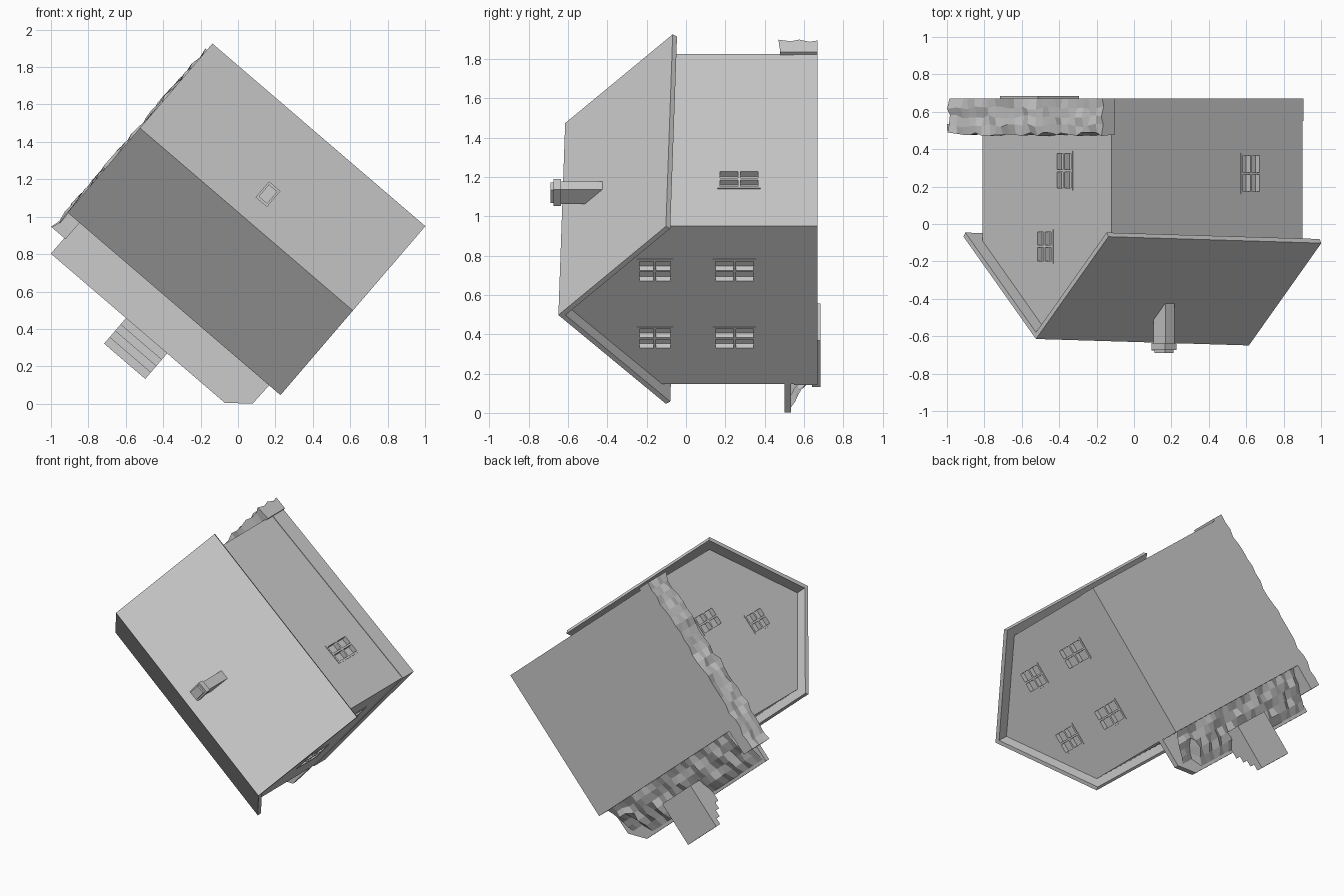
import bpy, bmesh, random
from mathutils import Matrix, Vector

if "Cube" in bpy.data.objects:
    bpy.data.objects.remove(bpy.data.objects["Cube"])

random.seed(4)
# House frame: u along the ridge, v across, w up; the whole house lies on its back, turned 40 degrees
U, V, W = Vector((.759, 0, -.651)), Vector((.651, 0, .759)), Vector((0, -1, 0))
PLACE = Matrix.Translation((.045, 0, .986)) @ Matrix((U, V, W)).transposed().to_4x4()
TILT = .023


def finish(name, bm):
    bmesh.ops.recalc_face_normals(bm, faces=bm.faces)
    me = bpy.data.meshes.new(name)
    bm.to_mesh(me)
    bm.free()
    ob = bpy.data.objects.new(name, me)
    bpy.context.collection.objects.link(ob)
    ob.matrix_world = PLACE
    return ob


def add_box(bm, u, v, w):
    size = Matrix.Diagonal((u[1] - u[0], v[1] - v[0], w[1] - w[0], 1))
    mid = Matrix.Translation((sum(u) / 2, sum(v) / 2, sum(w) / 2))
    return bmesh.ops.create_cube(bm, size=1, matrix=mid @ size)['verts']


def boxes(name, items):
    bm = bmesh.new()
    for it in items:
        add_box(bm, *it)
    return finish(name, bm)


def prism(name, pts, axis, a, b, tilt_above=None):
    """Extrude a profile along u (axis 0) or w (axis 2)."""
    bm = bmesh.new()
    make = (lambda p, t: (t, p[0], p[1])) if axis == 0 else (lambda p, t: (p[0], p[1], t))
    f = bm.faces.new([bm.verts.new(make(p, a)) for p in pts])
    ext = bmesh.ops.extrude_face_region(bm, geom=[f])['geom']
    for x in ext:
        if isinstance(x, bmesh.types.BMVert):
            x.co[axis] = b
    if tilt_above is not None:
        for x in bm.verts:
            if x.co.z > tilt_above:
                x.co.z += TILT * x.co.x
    return finish(name, bm)


# Walls with gables, and a thin plinth
walls = prism("walls", [(-.53, -.67), (.53, -.67), (.53, .105), (0, .595), (-.53, .105)],
              0, -.672, .672, 0)
boxes("plinth", [((-.676, .676), (-.534, .534), (-.67, -.55))])

# Roof: one bent slab
prism("roof", [(-.595, .085), (0, .632), (.595, .085), (.58, .063), (0, .596), (-.58, .063)],
      0, -.75, .75, -1)

# Chimney with cap and flue rim
boxes("chimney", [((-.032, .032), (.13, .225), (.40, .645)),
                  ((-.04, .04), (.122, .233), (.635, .675)),
                  ((-.03, .03), (.135, .22), (.67, .69))])

# Windows: (facing axis, side, position along wall, centre height, width, height)
wins = [(0, 1, p, w, .155, h) for p in (.23, -.22) for w, h in ((.158, .185), (-.247, .22))]
wins += [(0, -1, .143, -.285, .14, .21), (0, -1, -.018, .12, .14, .18), (1, 1, .309, -.27, .145, .22)]
wins += [(1, -1, s * .36, -.25, .145, .22) for s in (-1, 1)]
HALF = (.672, .53)


def wall_box(axis, side, d, along, height):
    face = HALF[axis] * side
    dep = tuple(sorted((face + side * d[0], face + side * d[1])))
    return (dep, along, height) if axis == 0 else (along, dep, height)


holes, bars = [], []
for ax, s, p, w, wd, h in wins:
    a, b, lo, hi = p - wd / 2, p + wd / 2, w - h / 2, w + h / 2
    holes.append(wall_box(ax, s, (-.03, .03), (a, b), (lo, hi)))
    d, t = (-.032, .004), .013
    for x in (a, p - t / 2, b - t):
        bars.append(wall_box(ax, s, d, (x, x + t), (lo, hi)))
    for z in (lo, w - t / 2, hi - t):
        bars.append(wall_box(ax, s, d, (a, b), (z, z + t)))
boxes("window_bars", bars)
cutter = boxes("window_cutter", holes)
cutter.hide_render = True
cutter.hide_viewport = True
cut = walls.modifiers.new("openings", 'BOOLEAN')
cut.object = cutter
cut.solver = 'EXACT'

# Front door facing the porch
boxes("door", [((-.09, .09), (-.54, -.5), (-.5, -.1)),
               ((-.105, -.085), (-.548, -.5), (-.5, -.085)),
               ((.085, .105), (-.548, -.5), (-.5, -.085)),
               ((-.105, .105), (-.548, -.5), (-.1, -.085))])

# Porch deck with a clipped corner
prism("porch_deck", [(-.674, -.82), (.553, -.82), (.667, -.725), (.672, -.52), (-.674, -.52)],
      2, -.535, -.5)

# Rough stone fill under the deck, sloping in to the wall
bm = bmesh.new()
NU, NV = 26, 5
grid = []
for i in range(NU + 1):
    row = []
    for j in range(NV + 1):
        k = j / NV
        u = -.66 + 1.28 * i / NU
        v = -.8 + .27 * k + (.07 * (1 - k) if i > NU - 3 else 0)
        w = -.535 - .1 * k ** .7 - (random.uniform(-.02, .02) if 0 < j < NV else 0)
        row.append(bm.verts.new((u, v, w)))
    grid.append(row)
for i in range(NU):
    for j in range(NV):
        bm.faces.new((grid[i][j], grid[i + 1][j], grid[i + 1][j + 1], grid[i][j + 1]))
finish("porch_stone_fill", bm)

# Steps: one stepped block
n, prof = 4, [(-.69, -.685), (-.69, -.52), (-.82, -.52)]
for i in range(n):
    v, w = -.82 - .045 * i, -.535 - .035 * i
    prof += [(v, w), (v - .045, w)]
prof.append((-1.0, -.685))
prism("porch_steps", prof, 0, -.145, .145)

# Rough stone ledge along the end wall
bm = bmesh.new()
add_box(bm, (-.755, -.665), (-.71, .55), (-.67, -.48))
long_edges = [e for e in bm.edges if abs(e.verts[0].co.y - e.verts[1].co.y) > .5]
bmesh.ops.subdivide_edges(bm, edges=long_edges, cuts=22, use_grid_fill=True)
up_edges = [e for e in bm.edges if abs(e.verts[0].co.z - e.verts[1].co.z) > .1]
bmesh.ops.subdivide_edges(bm, edges=up_edges, cuts=3, use_grid_fill=True)
for x in bm.verts:
    if x.co.x < -.7:
        x.co.x += random.uniform(-.012, .012)
    if x.co.z > -.66:
        x.co.z += random.uniform(-.01, .01)
finish("stone_ledge", bm)
